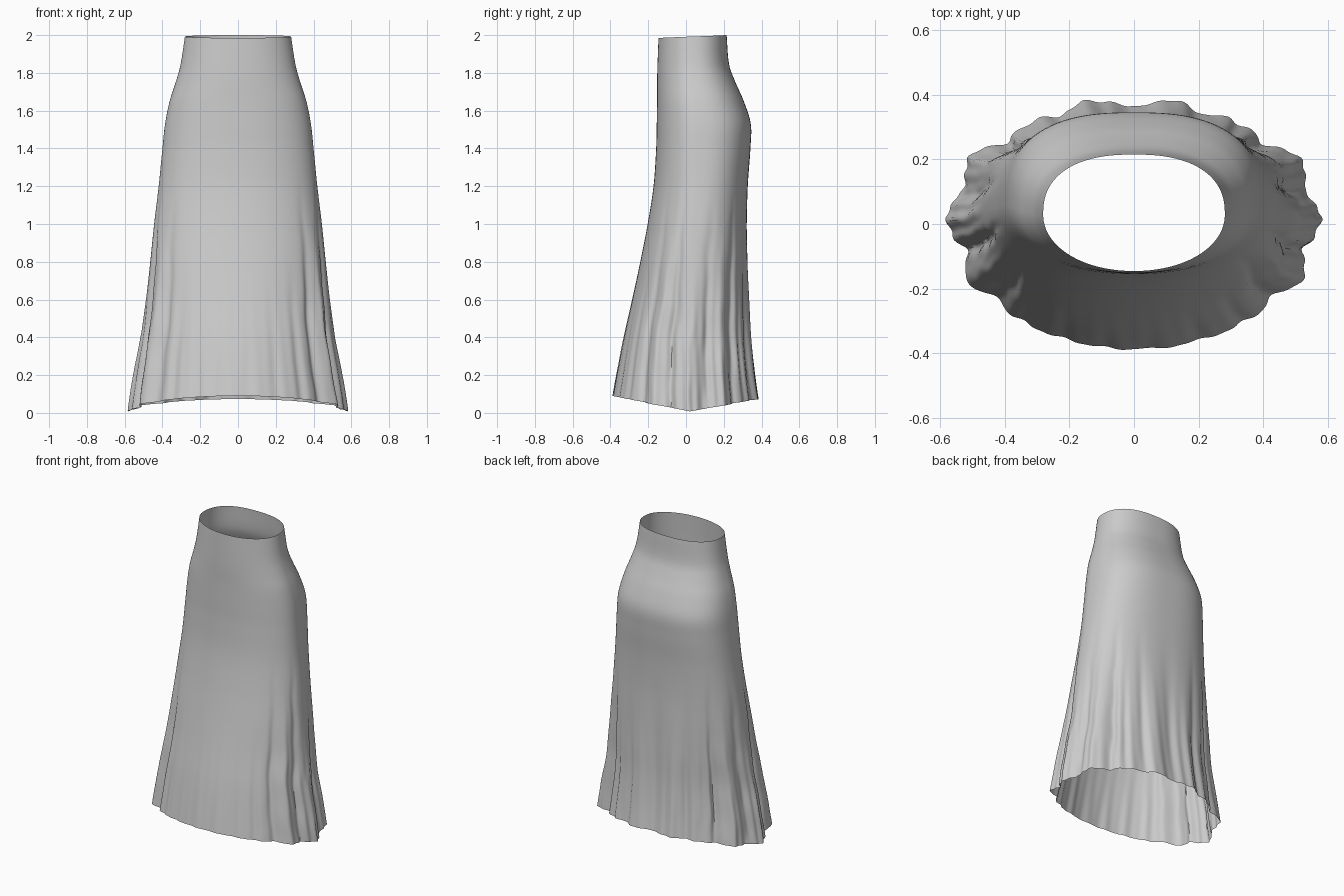
import bpy, bmesh
from math import sin, cos, pi, radians, degrees, exp, hypot

if "Cube" in bpy.data.objects:
    bpy.data.objects.remove(bpy.data.objects["Cube"])

# Silhouette: height, half width, front y, back y, centre y, front and back roundness
PROFILE = [
    (0.00, .570, -.405, .392, .02, 2.0, 2.0),
    (0.20, .540, -.370, .362, .02, 2.0, 2.05),
    (0.40, .505, -.330, .343, .02, 2.05, 2.1),
    (0.60, .482, -.285, .335, .03, 2.05, 2.2),
    (0.80, .464, -.242, .328, .04, 2.1, 2.3),
    (1.00, .444, -.203, .323, .05, 2.1, 2.4),
    (1.20, .420, -.172, .327, .06, 2.15, 2.5),
    (1.40, .400, -.158, .341, .06, 2.15, 2.6),
    (1.53, .386, -.155, .343, .06, 2.15, 2.6),
    (1.65, .362, -.153, .306, .05, 2.15, 2.5),
    (1.75, .330, -.153, .262, .04, 2.1, 2.45),
    (1.84, .305, -.151, .229, .035, 2.1, 2.4),
    (2.00, .280, -.145, .215, .03, 2.05, 2.4),
]

# Drape folds: angle (0 = right side, 90 = back), depth (minus = ridge), width, start height
FOLDS = [
    (0, -.014, 4, .9), (14, .022, 6, 1.25), (29, -.022, 6, 1.1), (42, .032, 5, 1.25),
    (53, .012, 4, 1.0), (67, .018, 5, 1.2), (77, -.012, 5, 1.0), (90, .018, 6, 1.2),
    (105, -.014, 5, 1.0), (115, .018, 5, 1.2), (128, .013, 4, 1.0), (138, .032, 5, 1.25),
    (151, -.022, 6, 1.1), (166, .022, 6, 1.25), (180, -.014, 4, .9), (194, .034, 5, 1.3),
    (208, -.020, 5, 1.1), (219, .022, 5, 1.25), (232, .008, 4, .9), (247, .007, 5, .7),
    (260, .006, 4, .4), (274, .006, 4, .4), (291, .007, 5, .7), (307, .009, 4, .9),
    (321, .024, 5, 1.3), (332, -.022, 5, 1.1), (345, .028, 5, 1.3),
]


def smooth(x):
    x = max(0.0, min(1.0, x))
    return x * x * (3 - 2 * x)


def sample(z):
    """Smooth interpolation of the silhouette table."""
    n = len(PROFILE)
    i = 0
    while i < n - 2 and z > PROFILE[i + 1][0]:
        i += 1
    p1, p2 = PROFILE[i], PROFILE[i + 1]
    p0, p3 = PROFILE[max(i - 1, 0)], PROFILE[min(i + 2, n - 1)]
    h = p2[0] - p1[0]
    u = (z - p1[0]) / h
    out = []
    for k in range(1, 7):
        m1 = (p2[k] - p0[k]) / (p2[0] - p0[0]) * h
        m2 = (p3[k] - p1[k]) / (p3[0] - p1[0]) * h
        out.append((2*u**3 - 3*u*u + 1) * p1[k] + (u**3 - 2*u*u + u) * m1
                   + (3*u*u - 2*u**3) * p2[k] + (u**3 - u*u) * m2)
    return out


def fold_depth(t, z):
    deg = degrees(t)
    side = abs(cos(t)) ** 2
    deg += (1.0 * sin(9 * z + 3 * t) + 0.6 * sin(23 * z + 5 * t)) * side
    d = 0.0
    for angle, depth, width, top in FOLDS:
        gap = (deg - angle + 180) % 360 - 180
        d += depth * smooth((top - z) / (top * .85)) * exp(-(gap / width) ** 2 * 1.6)
    # Fine crinkle near the hem
    d += .003 * smooth((.9 - z) / .9) * sin(47 * t + 4 * z) * (.4 + .6 * smooth(sin(t) + 1))
    return d


def skirt_point(t, s):
    c, n = cos(t), sin(t)
    hem = .008 + (.065 if n > 0 else .082) * abs(n)
    waist = 1.9925 + .0075 * n
    z = hem + s * (waist - hem)
    a, front, back, cy, nf, nb = sample(z)
    e = 2 / (nb if n > 0 else nf)
    x = a * abs(c) ** e * (1 if c > 0 else -1)
    y = abs(n) ** e * ((back - cy) if n > 0 else (front - cy))
    k = 1 - fold_depth(t, z) / hypot(x, y)
    return (x * k, cy + y * k, z)


# Skirt: one open cloth surface lofted from hem to waist
SEG, ROWS = 300, 100
bm = bmesh.new()
rings = [[bm.verts.new(skirt_point(2 * pi * i / SEG, r / ROWS)) for i in range(SEG)]
         for r in range(ROWS + 1)]
for low, high in zip(rings, rings[1:]):
    for i in range(SEG):
        j = (i + 1) % SEG
        bm.faces.new((low[i], low[j], high[j], high[i]))
mesh = bpy.data.meshes.new("long_skirt")
bm.to_mesh(mesh)
bm.free()
skirt = bpy.data.objects.new("long_skirt", mesh)
bpy.context.collection.objects.link(skirt)

bpy.context.view_layer.objects.active = skirt
skirt.select_set(True)
bpy.ops.object.shade_smooth_by_angle(angle=radians(40))
